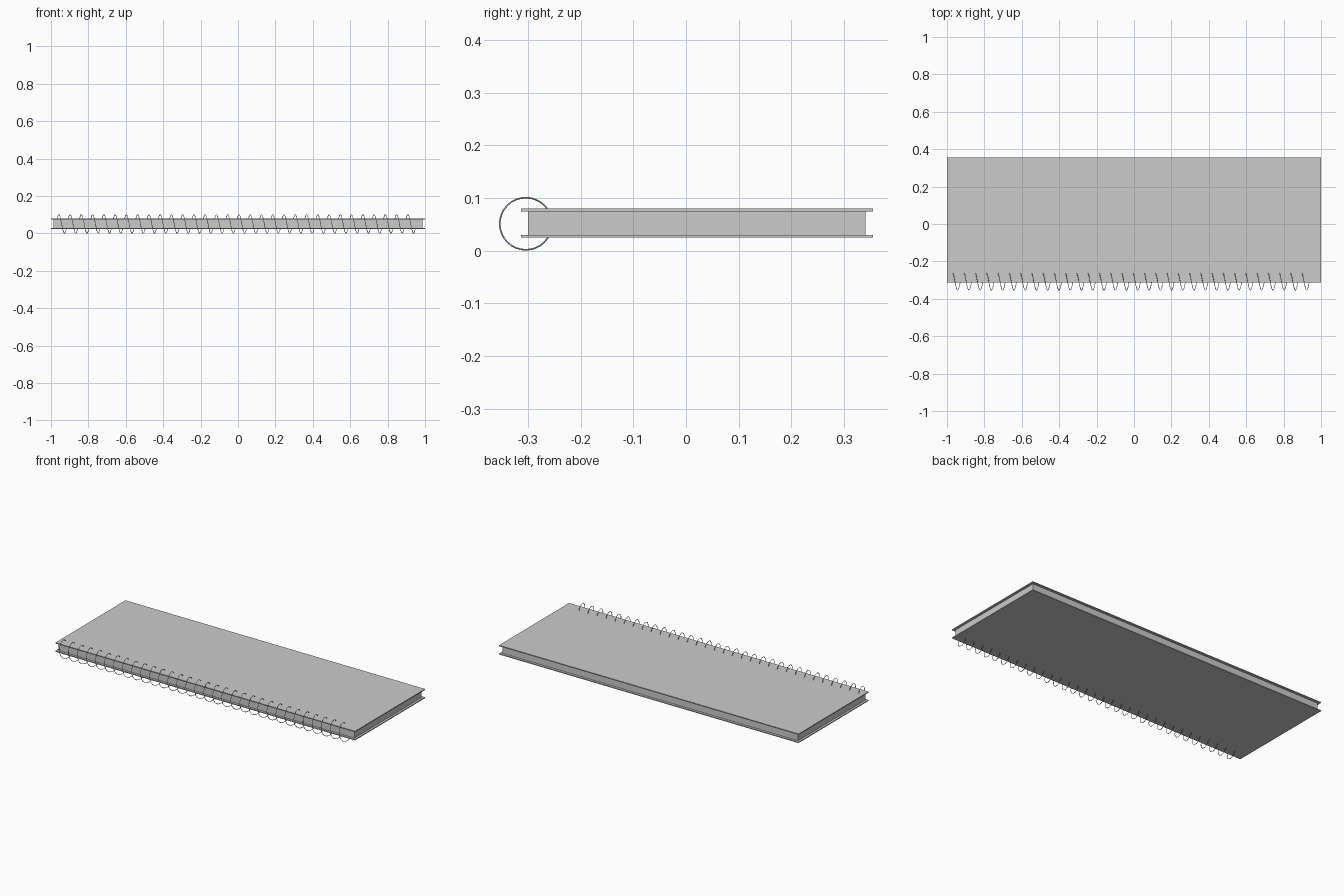
import bpy
from math import cos, sin, tau, pi

if "Cube" in bpy.data.objects:
    bpy.data.objects.remove(bpy.data.objects["Cube"])


def box(name, x0, x1, y0, y1, z0, z1):
    bpy.ops.mesh.primitive_cube_add(size=1, location=((x0 + x1) / 2, (y0 + y1) / 2, (z0 + z1) / 2))
    ob = bpy.context.object
    ob.name = name
    ob.scale = (x1 - x0, y1 - y0, z1 - z0)
    bpy.ops.object.transform_apply(location=False, rotation=False, scale=True)
    return ob


# Covers overhang the page block on every side
box("back_cover", -1, 1, -0.313, 0.355, 0.0245, 0.030)
box("front_cover", -1, 1, -0.313, 0.355, 0.0745, 0.080)
box("page_block", -0.987, 0.987, -0.300, 0.341, 0.030, 0.0745)

# Spiral wire wound along the front edge
CY, CZ, R, WIRE = -0.304, 0.051, 0.0495, 0.0015
PITCH, X0, STEPS = 0.0602, -0.973, 32
TURNS = 32
curve = bpy.data.curves.new("spiral_binding", 'CURVE')
curve.dimensions = '3D'
curve.bevel_depth = WIRE
curve.bevel_resolution = 2
curve.use_fill_caps = True
spline = curve.splines.new('POLY')
count = TURNS * STEPS + 1
spline.points.add(count - 1)
for i, p in enumerate(spline.points):
    t = i / STEPS
    p.co = (X0 + PITCH * t, CY + R * cos(t * tau), CZ + R * sin(t * tau), 1)
spline.use_smooth = True
wire = bpy.data.objects.new("spiral_binding", curve)
bpy.context.collection.objects.link(wire)
